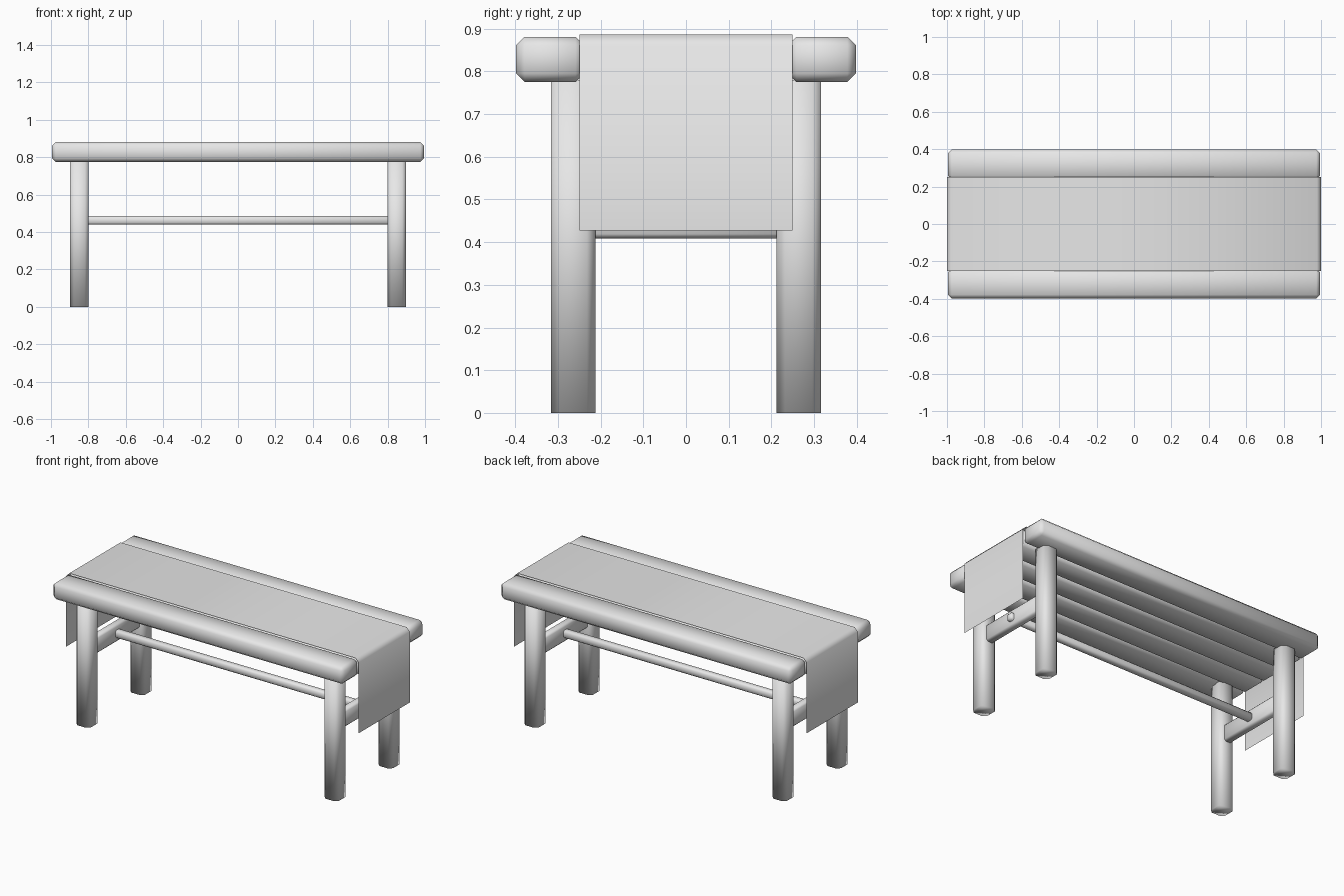
import bpy
import bmesh

cube = bpy.data.objects.get("Cube")
if cube:
    bpy.data.objects.remove(cube, do_unlink=True)

grey = bpy.data.materials.new("light grey")
grey.use_nodes = True
grey.diffuse_color = (0.8, 0.8, 0.8, 1)
grey.node_tree.nodes["Principled BSDF"].inputs["Base Color"].default_value = (0.8, 0.8, 0.8, 1)


def finish(name, bm):
    mesh = bpy.data.meshes.new(name)
    bm.to_mesh(mesh)
    bm.free()
    mesh.materials.append(grey)
    mesh.shade_smooth()
    obj = bpy.data.objects.new(name, mesh)
    bpy.context.scene.collection.objects.link(obj)
    return obj


def beam(name, center, size, chamfer):
    """Box with single-segment chamfered edges, shaded smooth."""
    bm = bmesh.new()
    bmesh.ops.create_cube(bm, size=1)
    bmesh.ops.scale(bm, vec=size, verts=bm.verts)
    bmesh.ops.translate(bm, vec=center, verts=bm.verts)
    if chamfer:
        bmesh.ops.bevel(bm, geom=bm.edges[:], offset=chamfer, segments=1,
                        profile=0.5, affect='EDGES')
    return finish(name, bm)


def post(name, center, size, chamfer):
    """Box with only its upright edges chamfered."""
    bm = bmesh.new()
    bmesh.ops.create_cube(bm, size=1)
    bmesh.ops.scale(bm, vec=size, verts=bm.verts)
    bmesh.ops.translate(bm, vec=center, verts=bm.verts)
    upright = [e for e in bm.edges
               if abs(e.verts[0].co.z - e.verts[1].co.z) > 0.1]
    bmesh.ops.bevel(bm, geom=upright, offset=chamfer, segments=1,
                    profile=0.5, affect='EDGES')
    return finish(name, bm)


# Table top: planks side by side with V grooves between them
PLANKS, WIDTH = 5, 0.796
step = WIDTH / PLANKS
for i in range(PLANKS):
    y = (i + 0.5) * step - WIDTH / 2
    beam(f"top_plank_{i + 1}", (0, y, 0.828), (1.99, step, 0.106), 0.02)

# Legs
for side, sx in (("left", 1), ("right", -1)):
    for end, sy in (("front", -1), ("back", 1)):
        post(f"{end}_{side}_leg", (sx * 0.848, sy * 0.264, 0.39),
             (0.1, 0.104, 0.78), 0.02)
    # Cross stretcher between the two legs of this end
    beam(f"{side}_stretcher", (sx * 0.848, 0, 0.462), (0.05, 0.45, 0.106), 0.01)

# Long bar running through both stretchers
beam("long_bar", (0, 0, 0.462), (1.785, 0.045, 0.046), 0.01)

# Cloth runner: a thin sheet folded over both ends
half = [(1.0, 0.427), (1.0, 0.863), (0.978, 0.886)]
path = half + [(-x, z) for x, z in reversed(half)]
bm = bmesh.new()
rows = [[bm.verts.new((x, y, z)) for y in (-0.25, 0.25)] for x, z in path]
for a, b in zip(rows, rows[1:]):
    bm.faces.new((a[0], a[1], b[1], b[0]))
finish("table_runner", bm)
